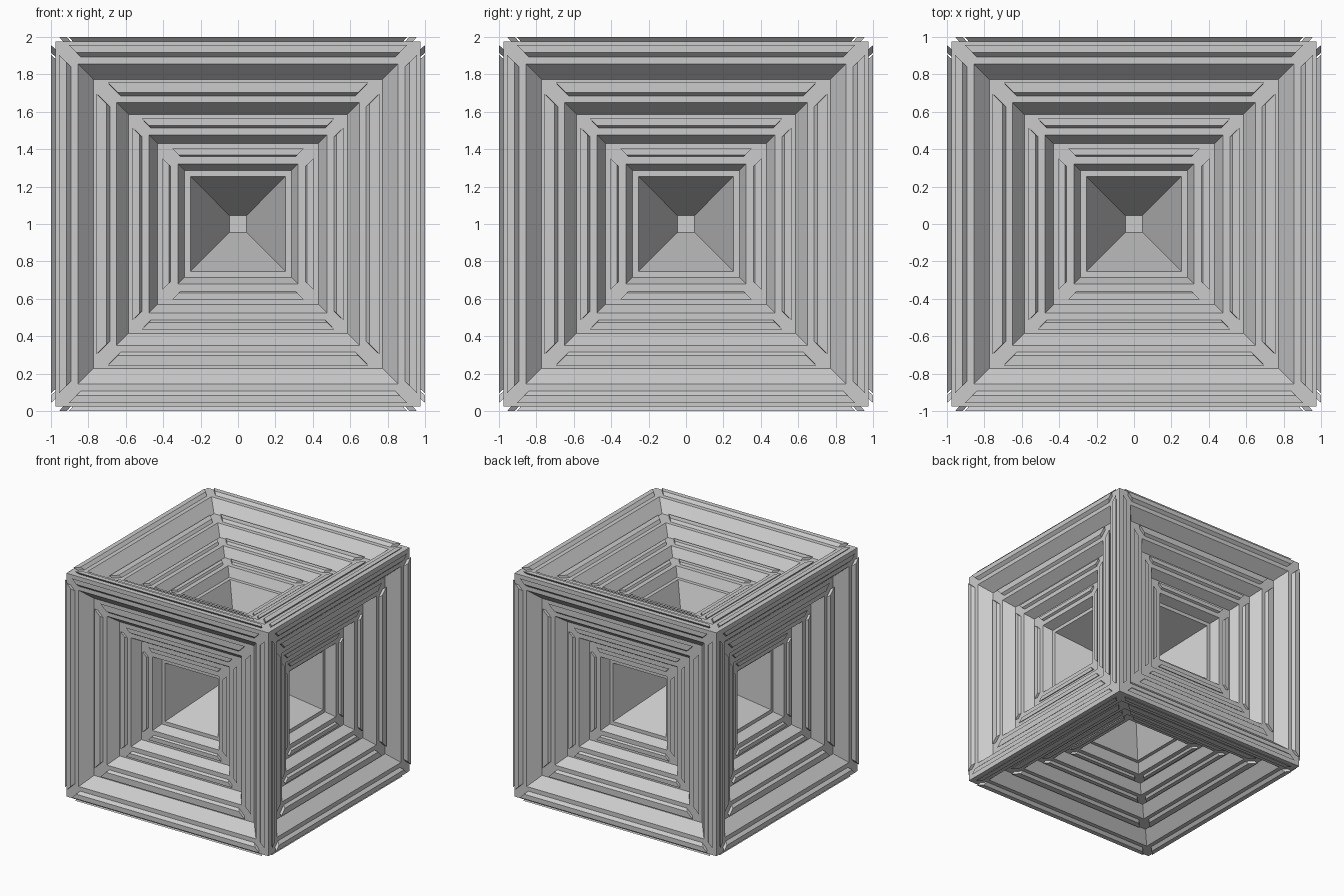
import bpy, bmesh, math
from mathutils import Matrix, Vector

if "Cube" in bpy.data.objects:
    bpy.data.objects.remove(bpy.data.objects["Cube"])

grey = bpy.data.materials.new("plain grey")
grey.diffuse_color = (0.6, 0.6, 0.6, 1)
grey.use_nodes = True
grey.node_tree.nodes["Principled BSDF"].inputs["Base Color"].default_value = grey.diffuse_color

# (half size, distance from cube centre): flat frames joined by slopes
STEPS = [(0.975, 0.975), (0.856, 0.975), (0.773, 0.881), (0.650, 0.881),
         (0.586, 0.795), (0.475, 0.795), (0.430, 0.720), (0.321, 0.720),
         (0.286, 0.642), (0.255, 0.642), (0.045, 0.113)]
# raised strips: outer offset, inner offset, half length, distance
STRIPS = [(0.933, 0.893, 0.882, 0.975), (0.737, 0.685, 0.679, 0.881),
          (0.549, 0.513, 0.501, 0.795), (0.394, 0.360, 0.342, 0.720)]
FLARE = 1.0256  # strips grow radially away from the cube centre

# the six directions of the cube
SIDES = [Matrix.Rotation(math.radians(90 * k), 4, 'X') for k in range(4)]
SIDES += [Matrix.Rotation(math.radians(a), 4, 'Y') for a in (90, -90)]


def finish(name, bm):
    me = bpy.data.meshes.new(name)
    bm.to_mesh(me)
    bm.free()
    me.materials.append(grey)
    ob = bpy.data.objects.new(name, me)
    ob.location.z = 1
    bpy.context.collection.objects.link(ob)


# stepped recesses on all six sides
bm = bmesh.new()
for m in SIDES:
    rings = [[bm.verts.new(m @ Vector((sx * h, sy * h, d)))
              for sx, sy in ((-1, -1), (1, -1), (1, 1), (-1, 1))] for h, d in STEPS]
    for a, b in zip(rings, rings[1:]):
        for i in range(4):
            j = (i + 1) % 4
            bm.faces.new((a[i], a[j], b[j], b[i]))
    bm.faces.new(rings[-1])
bmesh.ops.remove_doubles(bm, verts=bm.verts, dist=0.0005)
finish("stepped_cube", bm)

# mitred raised strips along every frame
bm = bmesh.new()
for m in SIDES:
    for q in range(4):
        t = m @ Matrix.Rotation(math.radians(90 * q), 4, 'Z')
        for o, i, s, d in STRIPS:
            e = s - (o - i)
            base = [t @ Vector(p) for p in ((-s, -o, d), (s, -o, d), (e, -i, d), (-e, -i, d))]
            lo = [bm.verts.new(p) for p in base]
            hi = [bm.verts.new(p * FLARE) for p in base]
            bm.faces.new(hi)
            for k in range(4):
                n = (k + 1) % 4
                bm.faces.new((lo[k], lo[n], hi[n], hi[k]))
finish("raised_strips", bm)
